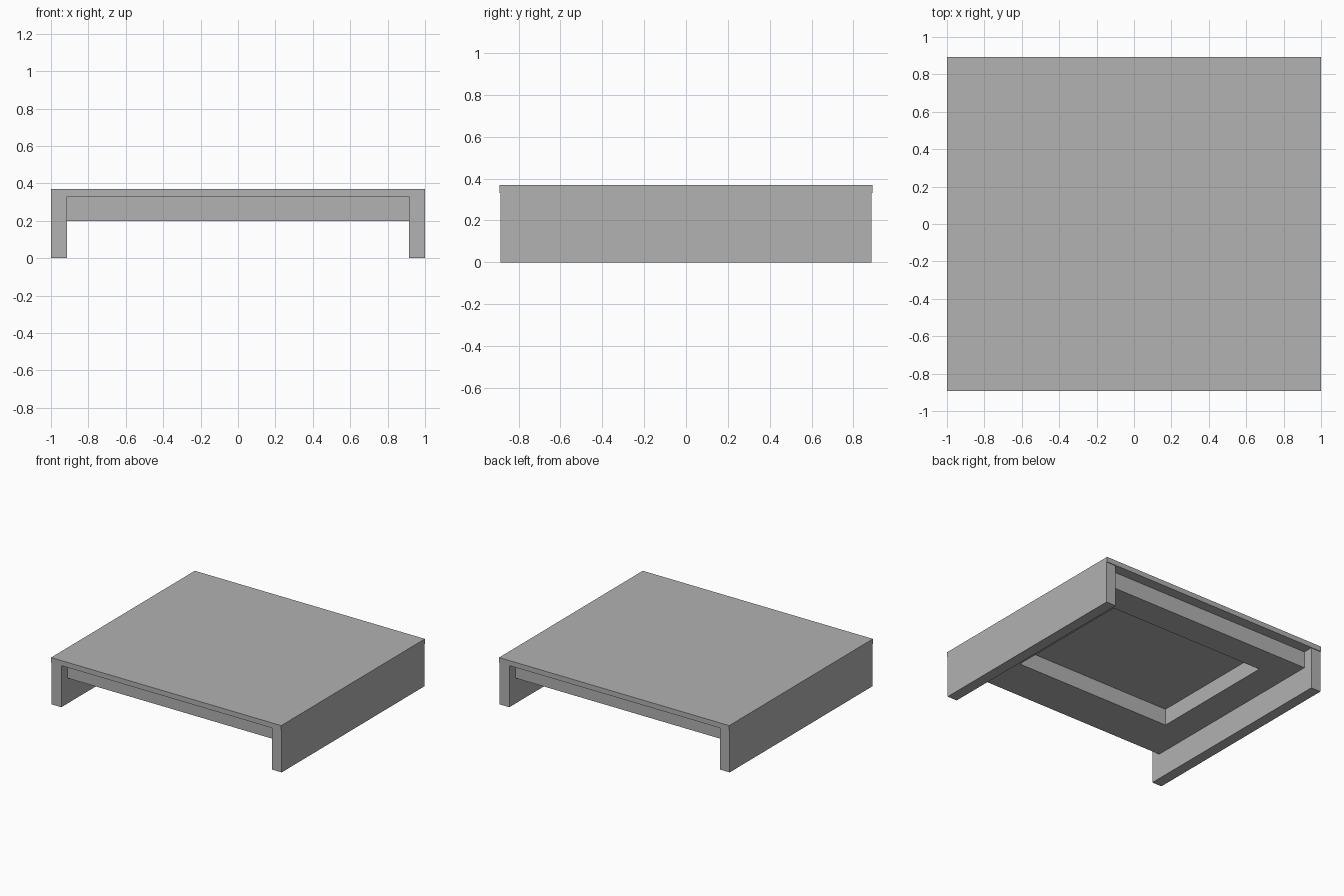
import bpy
import bmesh

cube = bpy.data.objects.get("Cube")
if cube:
    bpy.data.objects.remove(cube, do_unlink=True)

# Single matte grey finish
grey = bpy.data.materials.new("matte_grey")
grey.use_nodes = True
colour = (0.445, 0.445, 0.445, 1)
grey.diffuse_color = colour
grey.node_tree.nodes["Principled BSDF"].inputs["Base Color"].default_value = colour

# Main dimensions
TOP, SLAB_BOTTOM, FRAME_BOTTOM = 0.37, 0.33, 0.2
HALF_X, HALF_Y = 1.0, 0.892
PANEL_INNER, PANEL_Y = 0.915, 0.886
FRAME_Y = 0.81


def finish(name, bm):
    mesh = bpy.data.meshes.new(name)
    bmesh.ops.recalc_face_normals(bm, faces=bm.faces)
    bm.to_mesh(mesh)
    bm.free()
    mesh.materials.append(grey)
    obj = bpy.data.objects.new(name, mesh)
    bpy.context.collection.objects.link(obj)
    return obj


def box(name, low, high):
    bm = bmesh.new()
    bmesh.ops.create_cube(bm, size=1)
    for v in bm.verts:
        v.co = [(a + b) / 2 + c * (b - a) for a, b, c in zip(low, high, v.co)]
    return finish(name, bm)


def ring(name, outer, inner, bottom, top):
    # Rectangular frame with a rectangular hole: (x0, y0, x1, y1) for each loop
    bm = bmesh.new()

    def loop(rect, z):
        x0, y0, x1, y1 = rect
        return [bm.verts.new((x, y, z)) for x, y in
                ((x0, y0), (x1, y0), (x1, y1), (x0, y1))]

    loops = [loop(outer, bottom), loop(outer, top), loop(inner, top), loop(inner, bottom)]
    for k in range(4):
        a, b = loops[k], loops[(k + 1) % 4]
        for i in range(4):
            j = (i + 1) % 4
            bm.faces.new((a[i], a[j], b[j], b[i]))
    return finish(name, bm)


# Flat top board, overhanging slightly at front and back
box("top_board", (-HALF_X, -HALF_Y, SLAB_BOTTOM), (HALF_X, HALF_Y, TOP))

# Side panels that act as legs
for name, side in (("left_side_panel", 1), ("right_side_panel", -1)):
    xs = sorted((side * PANEL_INNER, side * HALF_X))
    box(name, (xs[0], -PANEL_Y, 0), (xs[1], PANEL_Y, SLAB_BOTTOM))

# Recessed support frame with an open centre beneath the board
ring("under_frame",
     (-PANEL_INNER, -FRAME_Y, PANEL_INNER, FRAME_Y),
     (-0.68, -0.46, 0.68, 0.585),
     FRAME_BOTTOM, SLAB_BOTTOM)
